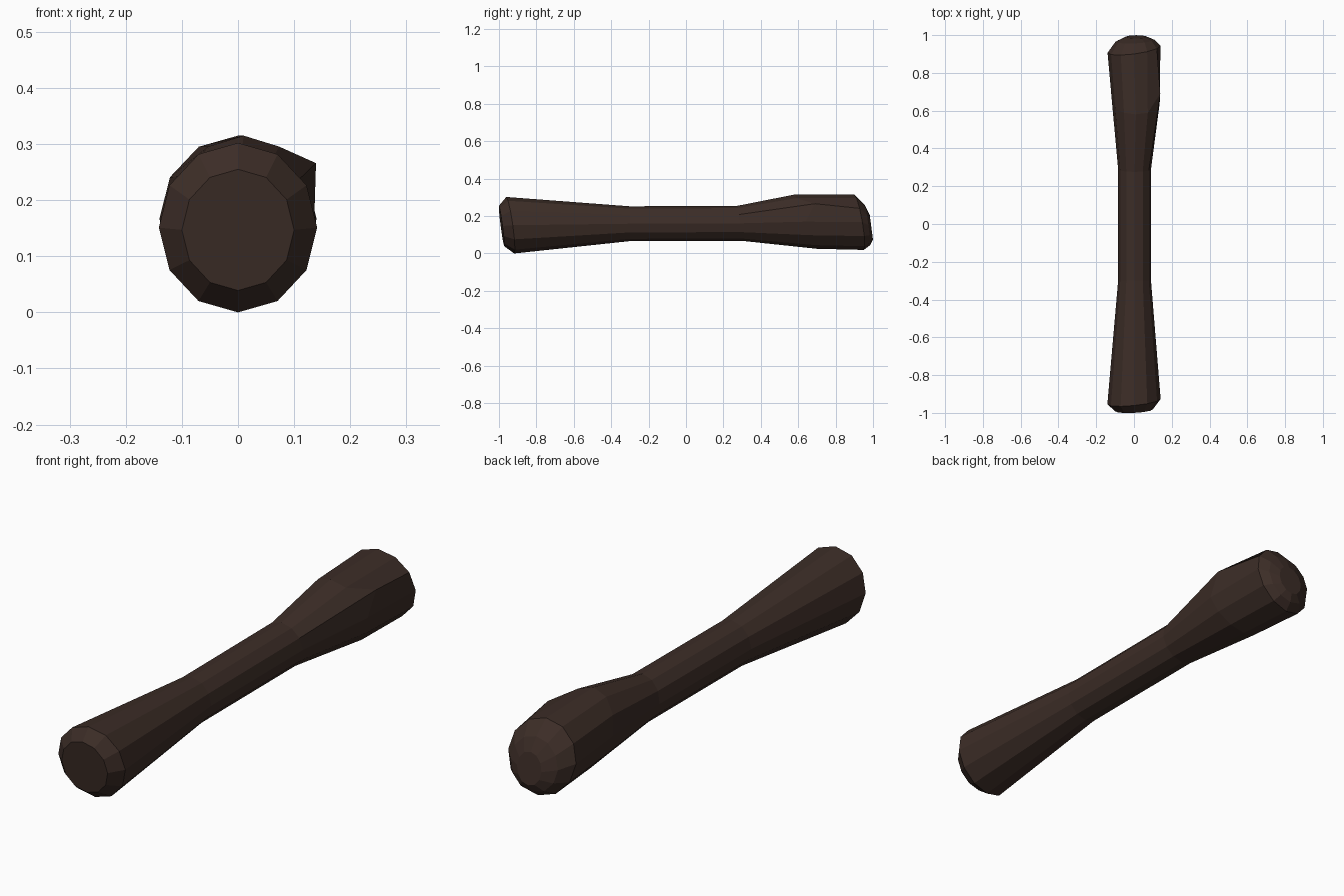
import bpy, bmesh, math

if "Cube" in bpy.data.objects:
    bpy.data.objects.remove(bpy.data.objects["Cube"])

SIDES = 12

# Dark brown material
brown = bpy.data.materials.new("dark_brown")
brown.diffuse_color = (0.045, 0.026, 0.02, 1)
brown.use_nodes = True
brown.node_tree.nodes["Principled BSDF"].inputs["Base Color"].default_value = brown.diffuse_color

# Sections along the rod: y, centre x, centre z, radius x, radius z, lean in z, lean in x
SECTIONS = [
    (-0.986, 0.000, 0.147, 0.100, 0.108, -0.13, 0.05),   # front end face
    (-0.940, 0.000, 0.151, 0.141, 0.151, -0.14, 0.10),   # front rim
    (-0.300, 0.003, 0.159, 0.087, 0.093, 0.00, 0.00),    # grip start
    (0.290, 0.003, 0.161, 0.087, 0.094, -0.15, 0.00),    # grip end
    (0.640, 0.010, 0.170, 0.126, 0.145, -0.41, 0.00),    # rear swelling
    (0.925, 0.000, 0.167, 0.140, 0.148, -0.17, 0.13),    # rear rim
    (0.970, 0.005, 0.152, 0.103, 0.108, -0.13, 0.05),    # rear bevel
    (0.991, 0.012, 0.140, 0.055, 0.065, -0.13, 0.00),    # rear end face
]


def add_ring(bm, y, cx, cz, rx, rz, lean_z, lean_x):
    ring = []
    for i in range(SIDES):
        a = 2 * math.pi * i / SIDES
        dx, dz = rx * math.cos(a), rz * math.sin(a)
        ring.append(bm.verts.new((cx + dx, y + lean_z * dz + lean_x * dx, cz + dz)))
    return ring


# Rod body: skin the sections and close both ends
bm = bmesh.new()
rings = [add_ring(bm, *s) for s in SECTIONS]
for a, b in zip(rings, rings[1:]):
    for i in range(SIDES):
        j = (i + 1) % SIDES
        bm.faces.new((a[i], a[j], b[j], b[i]))
bm.faces.new(rings[0])
bm.faces.new(rings[-1])

# Raised ridge on the upper right of the rear swelling
rings[4][1].co = (0.139, 0.69, 0.266)

bmesh.ops.recalc_face_normals(bm, faces=bm.faces)
mesh = bpy.data.meshes.new("rod_body")
bm.to_mesh(mesh)
bm.free()
mesh.materials.append(brown)
bpy.context.collection.objects.link(bpy.data.objects.new("rod_body", mesh))
